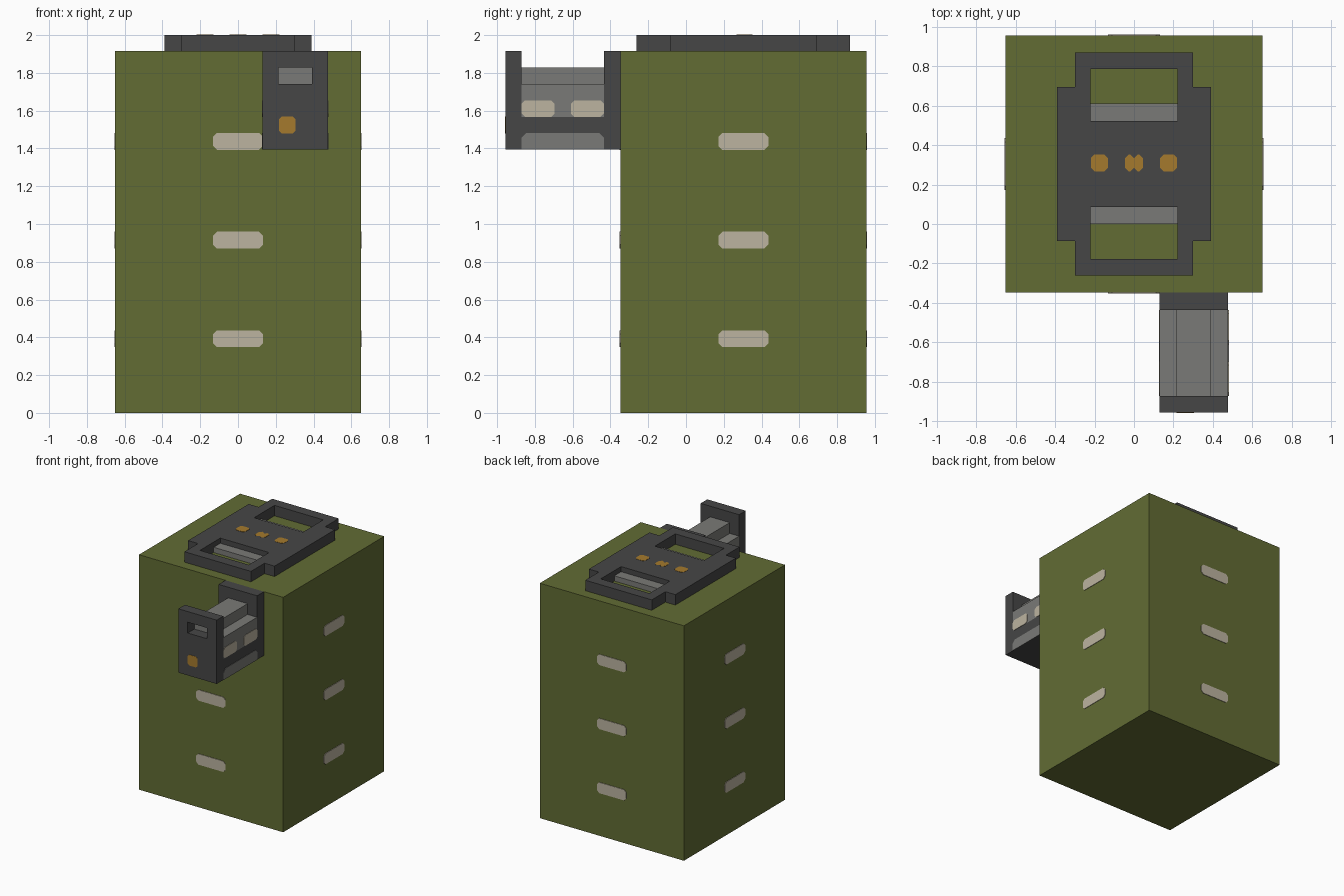
import bpy, bmesh
from math import radians
from mathutils import Matrix, Vector

if "Cube" in bpy.data.objects:
    bpy.data.objects.remove(bpy.data.objects["Cube"])


def material(name, rgb):
    m = bpy.data.materials.new(name)
    m.use_nodes = True
    m.diffuse_color = (*rgb, 1)
    m.node_tree.nodes["Principled BSDF"].inputs["Base Color"].default_value = (*rgb, 1)
    return m


OLIVE = material("olive", (0.122, 0.15, 0.034))
DARK = material("charcoal", (0.061, 0.061, 0.061))
GREY = material("grey", (0.195, 0.195, 0.184))
CREAM = material("cream", (0.503, 0.456, 0.352))
AMBER = material("amber", (0.376, 0.195, 0.026))


def link(name, mesh, mat):
    mesh.materials.clear()
    mesh.materials.append(mat)
    obj = bpy.data.objects.new(name, mesh)
    bpy.context.collection.objects.link(obj)
    return obj


def box(name, mat, lo, hi):
    lo, hi = Vector(lo), Vector(hi)
    bm = bmesh.new()
    bmesh.ops.create_cube(bm, size=1)
    bmesh.ops.scale(bm, vec=hi - lo, verts=bm.verts)
    bmesh.ops.translate(bm, vec=(lo + hi) / 2, verts=bm.verts)
    mesh = bpy.data.meshes.new(name)
    bm.to_mesh(mesh)
    bm.free()
    return link(name, mesh, mat)


def slab(name, mat, outlines, thickness, location, turn=None):
    """Flat shape with holes, rising from its location; turn=None lies flat,
    otherwise it stands up and is turned around z (0 faces the front)."""
    curve = bpy.data.curves.new(name, "CURVE")
    curve.dimensions = "2D"
    curve.fill_mode = "BOTH"
    curve.extrude = thickness / 2
    for points in outlines:
        spline = curve.splines.new("POLY")
        spline.points.add(len(points) - 1)
        for p, (u, v) in zip(spline.points, points):
            p.co = (u, v, 0, 1)
        spline.use_cyclic_u = True
    helper = bpy.data.objects.new(name + " curve", curve)
    bpy.context.collection.objects.link(helper)
    graph = bpy.context.evaluated_depsgraph_get()
    mesh = bpy.data.meshes.new_from_object(helper.evaluated_get(graph))
    bpy.data.objects.remove(helper)
    spin = Matrix.Identity(4)
    if turn is not None:
        spin = Matrix.Rotation(radians(turn), 4, "Z") @ Matrix.Rotation(radians(90), 4, "X")
    mesh.transform(Matrix.Translation(location) @ spin @ Matrix.Translation((0, 0, thickness / 2)))
    bm = bmesh.new()
    bm.from_mesh(mesh)
    bmesh.ops.remove_doubles(bm, verts=bm.verts, dist=0.0001)
    bmesh.ops.recalc_face_normals(bm, faces=bm.faces)
    for f in bm.faces:
        f.smooth = False
    bm.to_mesh(mesh)
    bm.free()
    mesh.name = name
    return link(name, mesh, mat)


def rect(u0, u1, v0, v1):
    return [(u0, v0), (u1, v0), (u1, v1), (u0, v1)]


def clipped(w, h, c, bottom=True):
    """Rectangle about the origin with clipped corners."""
    w, h = w / 2, h / 2
    top = [(w, h - c), (w - c, h), (c - w, h), (-w, h - c)]
    low = [(-w, c - h), (c - w, -h), (w - c, -h), (w, c - h)] if bottom else [(-w, -h), (w, -h)]
    return top + low


THIN = 0.004
TOP = 1.915
MID = 0.304

# Body with three markings on each side
box("body", OLIVE, (-0.65, -0.347, 0), (0.65, 0.955, TOP))
for side, turn in (("front", 0), ("left", 90), ("back", 180), ("right", 270)):
    out = Matrix.Rotation(radians(turn), 3, "Z") @ Vector((0, -0.651, 0))
    for i, z in enumerate((0.393, 0.915, 1.437)):
        slab(f"{side}_marking_{i + 1}", CREAM, [clipped(0.264, 0.088, 0.02)], THIN,
             (out.x, out.y + MID, z), turn)

# Top frame with two openings, a grey step in each
half = [(0.39, -0.39), (0.39, 0.39), (0.3, 0.39), (0.3, 0.565)]
outline = half + [(-x, y) for x, y in reversed(half)] + [(-0.3, -0.565), (0.3, -0.565)]
outline[0] = (0.39, -0.39)
# Lower corners of the outline mirror the upper ones
upper = half[1:]
outline = (upper + [(-x, y) for x, y in reversed(upper)]
           + [(-x, -y) for x, y in upper] + [(x, -y) for x, y in reversed(upper)])
holes = [rect(-0.22, 0.22, 0.218, 0.48), rect(-0.22, 0.22, -0.48, -0.218)]
slab("top_frame", DARK, [outline] + holes, 2 - TOP, (0, MID, TOP))
box("rear_step", GREY, (-0.22, 0.522, TOP), (0.22, 0.609, 1.958))
box("front_step", GREY, (-0.22, 0, TOP), (0.22, 0.087, 1.958))

# Amber lights on the frame, the middle one split in two
for name, x, w in (("right_light", -0.175, 0.088), ("left_light", 0.175, 0.088),
                   ("middle_light_a", -0.022, 0.046), ("middle_light_b", 0.022, 0.046)):
    slab(name, AMBER, [clipped(w, 0.084, 0.018)], THIN, (x, 0.309, 2 - THIN / 2))

# Front bracket: rear plate, windowed front plate and block between them
X0, X1, Z0 = 0.13, 0.477, 1.395
Y0, Y1 = -0.87, -0.435
box("bracket_rear_plate", DARK, (X0, Y1, Z0), (X1, -0.347, TOP))
slab("bracket_front_plate", DARK, [rect(X0, X1, Z0, TOP), rect(0.215, 0.391, 1.74, 1.828)],
     0.085, (0, Y0, 0), 0)
box("bracket_base", DARK, (X0, Y0, Z0), (X1, Y1, 1.567))
box("bracket_block", GREY, (X0, Y0, 1.567), (X1, Y1, 1.74))
box("bracket_rail", GREY, (0.215, Y0, 1.74), (0.391, Y1, 1.828))
slab("bracket_light", AMBER, [clipped(0.088, 0.088, 0.014)], THIN, (0.26, -0.953, 1.524), 0)

# Markings on both sides of the bracket
for side, x, turn in (("left", X1 - 0.001, 90), ("right", X0 + 0.001, 270)):
    slab(f"bracket_{side}_panel", GREY, [clipped(0.435, 0.087, 0.025, False)], THIN,
         (x, (Y0 + Y1) / 2, 1.4385), turn)
    for i, y in enumerate((-0.783, -0.522)):
        slab(f"bracket_{side}_marking_{i + 1}", CREAM, [clipped(0.174, 0.088, 0.018)], THIN,
             (x, y, 1.611), turn)
